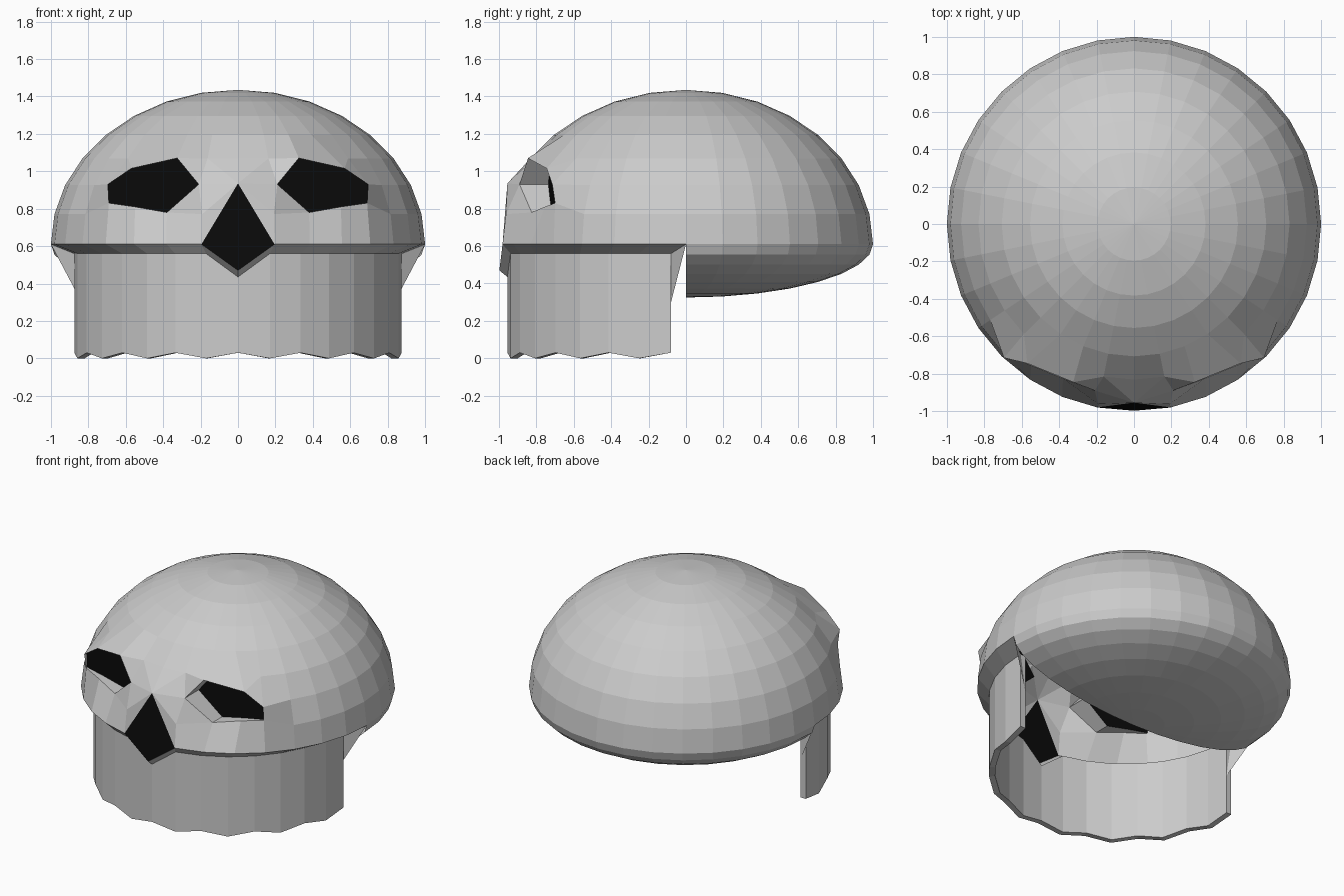
import bpy, bmesh
from math import sin, cos, pi

if "Cube" in bpy.data.objects:
    bpy.data.objects.remove(bpy.data.objects["Cube"])

STEP = pi / 16          # 32 sides around, 16 rings top to bottom
BRIM = 0.61             # height of the widest ring

black = bpy.data.materials.new("black")
black.diffuse_color = (0.003, 0.003, 0.003, 1)
black.use_nodes = True
black.node_tree.nodes["Principled BSDF"].inputs["Base Color"].default_value = black.diffuse_color


def build(name, faces, mat=None):
    """Right half from point polygons, welded, then mirrored across x."""
    bm = bmesh.new()
    for pts in faces:
        bm.faces.new([bm.verts.new(p) for p in pts])
    bmesh.ops.remove_doubles(bm, verts=bm.verts, dist=0.0005)
    bmesh.ops.dissolve_degenerate(bm, edges=bm.edges, dist=0.0001)
    bmesh.ops.recalc_face_normals(bm, faces=bm.faces)
    me = bpy.data.meshes.new(name)
    bm.to_mesh(me)
    bm.free()
    ob = bpy.data.objects.new(name, me)
    bpy.context.collection.objects.link(ob)
    mod = ob.modifiers.new("mirror", 'MIRROR')
    mod.use_clip = True
    if mat:
        me.materials.append(mat)
    return ob


# Face points that are pulled away from the plain dome: (column, ring)
sculpt = {
    (0, 2): (0, -0.955, 0.935),       # nose bridge
    (1, 2): (0.21, -0.89, 0.93),      # inner eye corner
    (2, 3): (0.325, -0.845, 1.07),    # brow peak
    (3, 3): (0.57, -0.745, 1.015),    # outer brow
    (4, 2): (0.695, -0.715, 0.93),    # outer eye corner
    (4, 1): (0.69, -0.70, 0.83),
    (3, 1): (0.55, -0.755, 0.81),     # lower lid
    (2, 1): (0.38, -0.825, 0.78),
}


def P(k, r):
    """Dome point: column k from the front, ring r above (+) or below (-) the brim."""
    if (k, r) in sculpt:
        return sculpt[(k, r)]
    rad = cos(r * STEP)
    z = BRIM + sin(r * STEP) * (0.825 if r > 0 else 0.285)
    return (rad * sin(k * STEP), -rad * cos(k * STEP), z)


def quad(k, r):
    return [P(k, r), P(k + 1, r), P(k + 1, r + 1), P(k, r + 1)]


def J(k, z, s=1.0):
    """Jaw point on a half circle, s shrinks it for the inner wall."""
    rad = 0.875 * s
    return (rad * sin(k * STEP), -0.08 - rad * cos(k * STEP), z)


# Cranium: upper dome, with face cells left out for eye and nose
eye_nose = {(0, 0), (0, 1), (1, 1), (1, 2), (2, 1), (2, 2), (3, 1), (3, 2), (0, 2)}
dome = []
for k in range(16):
    for r in range(7):
        if (k, r) not in eye_nose:
            dome.append(quad(k, r))
    dome.append([P(k, 7), P(k + 1, 7), (0, 0, BRIM + 0.825)])

# Triangles around the eye and nose holes
corners = [
    [(0, 2), (1, 3), (0, 3)], [(0, 2), (1, 2), (1, 3)], [(1, 2), (2, 3), (1, 3)],
    [(0, 2), (1, 0), (1, 1)], [(0, 2), (1, 1), (1, 2)], [(1, 1), (2, 1), (1, 2)],
    [(3, 3), (4, 2), (4, 3)],
]
dome += [[P(*c) for c in tri] for tri in corners]

# Rounded underside of the back half
for k in range(8, 16):
    for r in range(-7, 0):
        dome.append(quad(k, r))
    dome.append([P(k, -7), (0, 0, BRIM - 0.285), P(k + 1, -7)])

# Brim underside running in to the jaw top, nose lip
TOP = 0.56
tip, chin = (0, -0.998, 0.47), (0, -0.955, 0.435)
for k in range(1, 8):
    dome.append([P(k, 0), J(k, TOP), J(k + 1, TOP), P(k + 1, 0)])
dome.append([P(1, 0), tip, chin, J(1, TOP)])

# Side web joining brim and jaw end
dome.append([P(8, 0), J(8, TOP), J(8, 0.30, 0.955)])

# Eye socket walls
ring = [(1, 2), (2, 3), (3, 3), (4, 2), (4, 1), (3, 1), (2, 1)]
outer = [P(*c) for c in ring]
inner = [(x, -0.757 + 0.1 * x, z) for x, y, z in outer]
n = len(ring)
for i in range(n):
    j = (i + 1) % n
    dome.append([outer[i], outer[j], inner[j], inner[i]])
build("cranium", dome)

# Black fills of the eyes and nose
build("eye_fill", [inner], black)
build("nose_fill", [[P(0, 2), (0, -0.98, BRIM), P(1, 0)],
                    [(0, -0.98, BRIM), tip, P(1, 0)]], black)


# Jaw: thin curved wall with a wavy tooth edge
def low(k):
    return 0.03 if k % 2 == 0 else 0.0


jaw = []
IN = 0.955
for k in range(8):
    top = [TOP, TOP]
    if k == 0:
        top[0] = chin[2]
    a, b = J(k, top[0]), J(k + 1, top[1])
    c, d = J(k + 1, low(k + 1)), J(k, low(k))
    ai, bi = J(k, top[0], IN), J(k + 1, top[1], IN)
    ci, di = J(k + 1, low(k + 1), IN), J(k, low(k), IN)
    jaw += [[a, b, c, d], [ai, di, ci, bi], [d, c, ci, di], [a, ai, bi, b]]
jaw.append([J(8, TOP), J(8, TOP, IN), J(8, low(8), IN), J(8, low(8))])
build("jaw", jaw)
